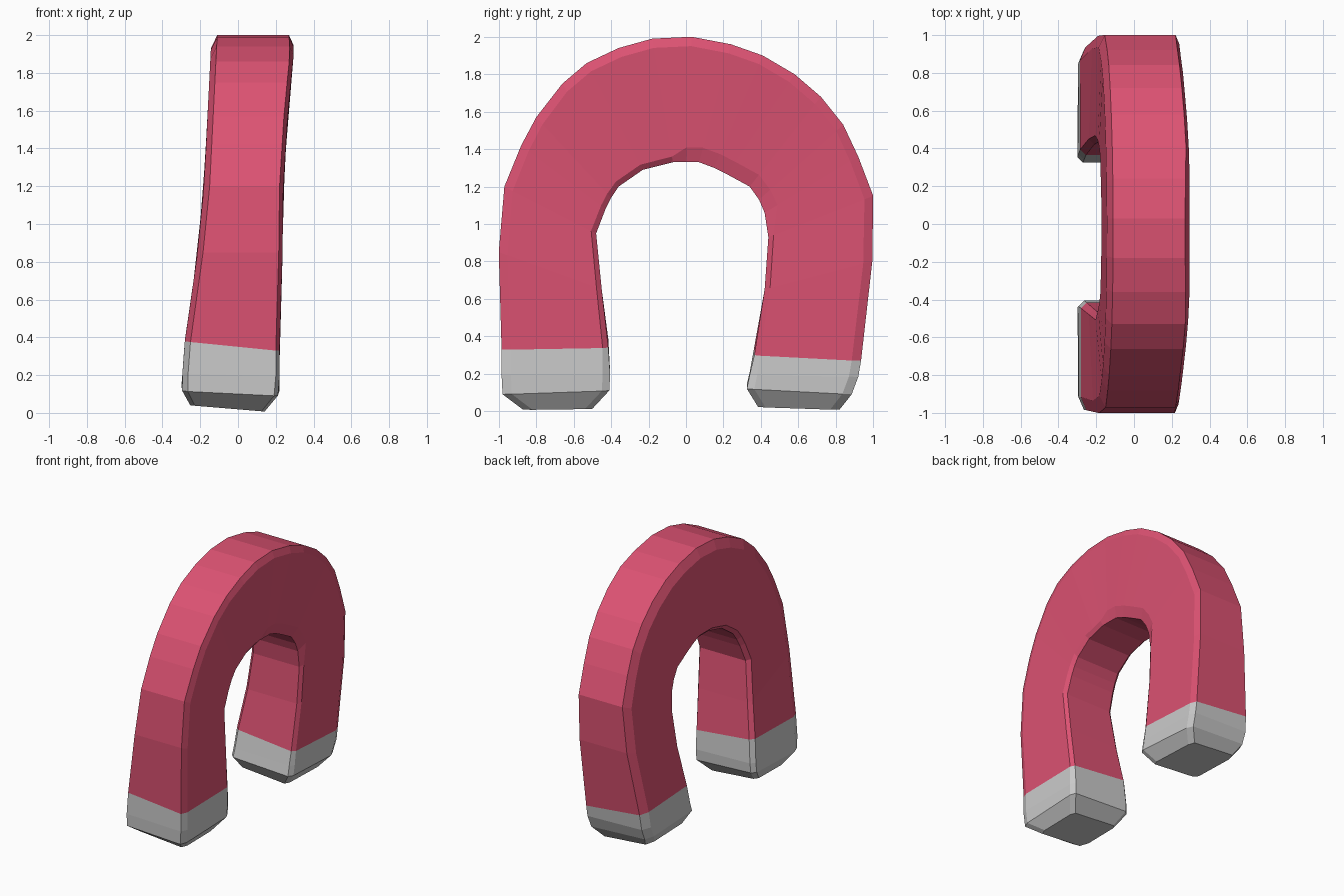
import bpy, bmesh
from mathutils import Vector

if "Cube" in bpy.data.objects:
    bpy.data.objects.remove(bpy.data.objects["Cube"])

# Lean and thickness of the magnet: (z, min x, max x)
LEAN = [(0.0, -0.28, 0.18), (0.13, -0.30, 0.22), (0.37, -0.28, 0.22), (0.8, -0.22, 0.235),
        (1.2, -0.18, 0.24), (1.6, -0.16, 0.265), (1.9, -0.145, 0.295), (2.0, -0.14, 0.29)]


def x_range(z):
    for (z0, a0, b0), (z1, a1, b1) in zip(LEAN, LEAN[1:]):
        if z <= z1:
            t = max(0, (z - z0) / (z1 - z0))
            return a0 + t * (a1 - a0), b0 + t * (b1 - b0)
    return LEAN[-1][1:]


def section(outer, inner, slope=0.0, bevel=0.04):
    """Bevelled rectangular cross-section between an outer and an inner point."""
    o, i = Vector(outer), Vector(inner)
    d = (i - o).normalized()
    ring = []
    for p, side, inset in ((o, 1, 0), (o + d * 0.05, 1, 1), (i - d * bevel, 1, 1), (i, 1, 0),
                           (i, -1, 0), (i - d * 0.03, -1, 1), (o + d * 0.07, -1, 1), (o, -1, 0)):
        lo, hi = x_range(p.y)
        x = hi - (0 if inset else 0.02) if side > 0 else lo + (0 if inset else 0.03)
        ring.append((x, p.x, p.y - slope * x))
    return ring


def loft(name, rings, color=None, cap_end=False):
    bm = bmesh.new()
    vs = [[bm.verts.new(c) for c in r] for r in rings]
    for a, b in zip(vs, vs[1:]):
        for k in range(8):
            n = (k + 1) % 8
            bm.faces.new((a[k], a[n], b[n], b[k]))
    if cap_end:
        bm.faces.new(vs[-1])
    bmesh.ops.recalc_face_normals(bm, faces=bm.faces)
    me = bpy.data.meshes.new(name)
    bm.to_mesh(me)
    bm.free()
    ob = bpy.data.objects.new(name, me)
    bpy.context.collection.objects.link(ob)
    if color:
        mat = bpy.data.materials.new(name)
        mat.diffuse_color = color
        mat.use_nodes = True
        mat.node_tree.nodes["Principled BSDF"].inputs["Base Color"].default_value = mat.diffuse_color
        me.materials.append(mat)
    return ob


# Horseshoe profile in the y-z plane, left leg to right leg
outer = [(-0.985, 0.35), (-1.0, 0.85), (-0.97, 1.2), (-0.88, 1.42), (-0.80, 1.57), (-0.66, 1.75),
         (-0.53, 1.86), (-0.36, 1.94), (-0.18, 1.99), (0.03, 2.0), (0.24, 1.96), (0.41, 1.90),
         (0.58, 1.80), (0.72, 1.68), (0.84, 1.53), (0.92, 1.36), (1.0, 1.15), (0.995, 0.8), (0.935, 0.29)]
inner = [(-0.415, 0.36), (-0.45, 0.65), (-0.48, 0.95), (-0.43, 1.08), (-0.40, 1.14), (-0.36, 1.20),
         (-0.23, 1.29), (-0.15, 1.31), (-0.07, 1.33), (0.0, 1.33), (0.07, 1.33), (0.15, 1.30),
         (0.22, 1.265), (0.34, 1.20), (0.39, 1.13), (0.42, 1.06), (0.44, 0.93), (0.42, 0.65), (0.365, 0.32)]

# Red body, with a wider crease on the inside right of the arch
last = len(outer) - 1
rings = [section(o, i, 0.1 if k in (0, last) else 0, 0.08 if 9 <= k <= 15 else 0.03)
         for k, (o, i) in enumerate(zip(outer, inner))]
loft("magnet_body", rings, (0.72, 0.085, 0.17, 1))


# Grey pole tips, tapering to a blunt slanted end
def tip(name, top, mid, low, base):
    loft(name, [top, section(*mid, 0.03), section(*low, 0.05),
                [(0.03 + (x - 0.03) * 0.84 - 0.02, y, z) for x, y, z in section(*base, 0.07)]],
         cap_end=True)


tip("left_pole_tip", rings[0], ((-0.985, 0.2), (-0.405, 0.2)),
    ((-0.98, 0.10), (-0.41, 0.12)), ((-0.87, 0.02), (-0.50, 0.025)))
tip("right_pole_tip", rings[-1], ((0.92, 0.19), (0.34, 0.2)),
    ((0.885, 0.10), (0.325, 0.13)), ((0.82, 0.02), (0.385, 0.035)))
